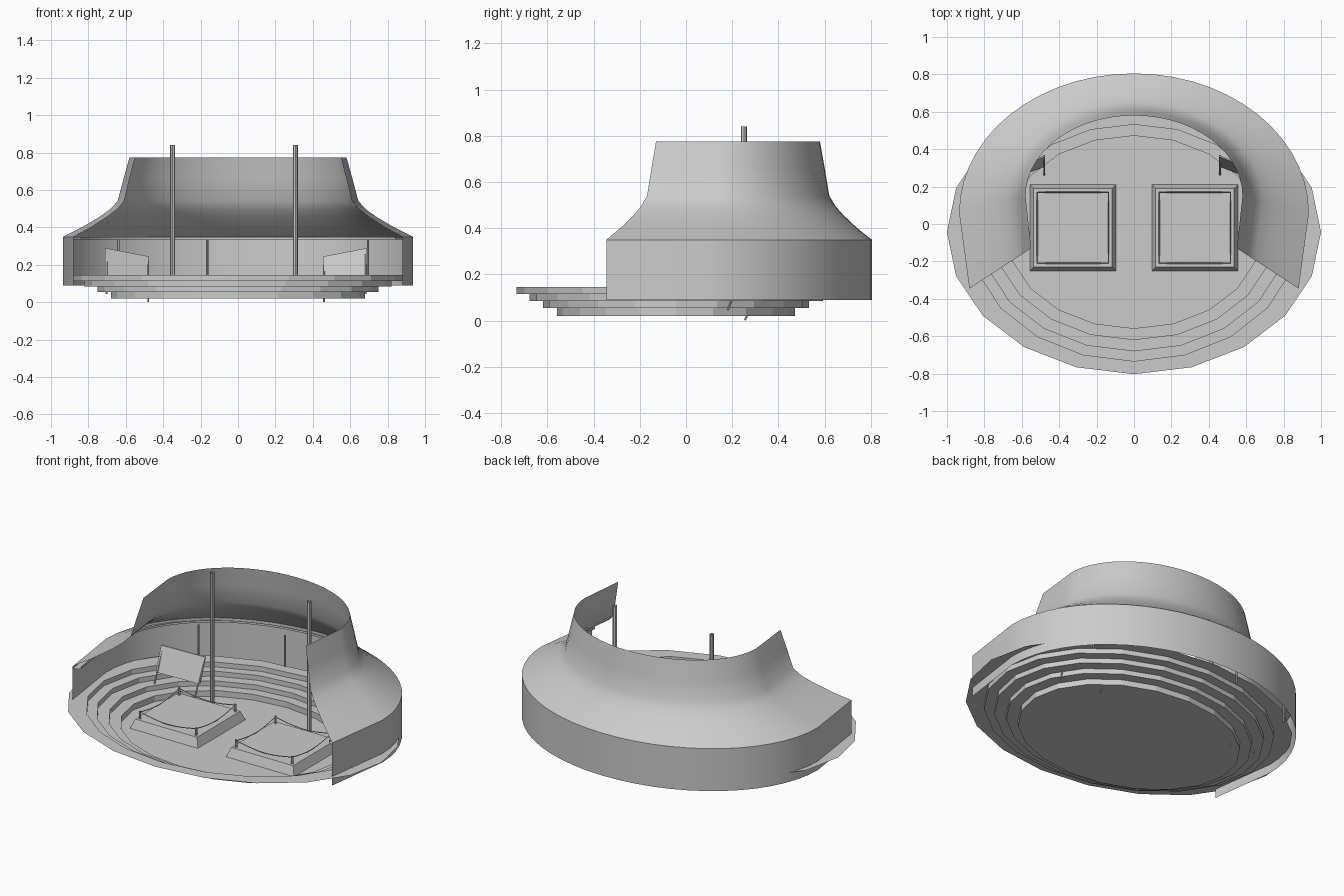
import bpy
from math import cos, sin, pi
from mathutils import Vector

if "Cube" in bpy.data.objects:
    bpy.data.objects.remove(bpy.data.objects["Cube"])

def mesh(name, verts, faces, smooth=False):
    me = bpy.data.meshes.new(name)
    me.from_pydata(verts, [], faces)
    me.update()
    ob = bpy.data.objects.new(name, me)
    bpy.context.collection.objects.link(ob)
    if smooth:
        bpy.context.view_layer.objects.active = ob
        ob.select_set(True)
        bpy.ops.object.shade_smooth_by_angle(angle=0.6)
        ob.select_set(False)
    return ob

def loft(name, rows, closed=False, cap=False, smooth=False):
    """Skin a list of equal-length point rows."""
    n = len(rows[0])
    verts = [p for r in rows for p in r]
    faces = []
    for k in range(len(rows) - 1):
        for i in range(n if closed else n - 1):
            j = (i + 1) % n
            faces.append((k*n + i, k*n + j, (k+1)*n + j, (k+1)*n + i))
    if cap:
        faces.append(tuple(range((len(rows)-1)*n, len(rows)*n)))
    return mesh(name, verts, faces, smooth)

def tube(name, pts, r, sides=6):
    """Open-ended thin tube along a path."""
    rows = []
    for i, p in enumerate(pts):
        d = (Vector(pts[min(i+1, len(pts)-1)]) - Vector(pts[max(i-1, 0)])).normalized()
        u = d.cross(Vector((0, 1, 0)) if abs(d.y) < 0.8 else Vector((1, 0, 0))).normalized()
        v = d.cross(u)
        rows.append([tuple(Vector(p) + r*(u*cos(2*pi*k/sides) + v*sin(2*pi*k/sides)))
                     for k in range(sides)])
    return loft(name, rows, closed=True)

# Stepped bowl: twenty-sided terraces with a thin flat rim
def oval(rx, ry, z):
    return [(rx*cos(2*pi*i/20), -0.043 + ry*sin(2*pi*i/20), z) for i in range(20)]

steps = [(1.0, .76, .145), (.88, .69, .145), (.88, .69, .115), (.82, .635, .115),
         (.82, .635, .085), (.75, .575, .085), (.75, .575, .055),
         (.68, .515, .055), (.68, .515, .02)]
loft("stepped_bowl", [oval(*s) for s in steps], closed=True, cap=True)

# Curved shell: t = 0 is the outer wall line, t = 1 the roof opening
def arc(t, z, segs=28):
    mix = lambda a, b: a + (b - a)*t
    rx, c, back = mix(.935, .58), mix(.06, .15), mix(.805, .58)
    pts = [(rx*cos(pi*i/segs), c + (back - c)*sin(pi*i/segs), z) for i in range(segs + 1)]
    ex, ey = mix(.88, .55), mix(-.345, -.13)
    return [(ex, ey, z)] + pts + [(-ex, ey, z)]

loft("back_wall", [arc(0, .09), arc(0, .35)], smooth=True)
loft("flared_roof", [arc(t, z) for t, z in
     [(0, .35), (.28, .40), (.54, .455), (.70, .495), (.82, .54), (.91, .66), (1, .775)]],
     smooth=True)
loft("wall_ledge", [arc(0, .335), arc(.12, .335), arc(.12, .348)], smooth=True)

# Tall poles on the floor and thin posts along the wall
for x in (-.35, .307):
    tube("tall_pole", [(x, .25, .02), (x, .25, .84)], .013, 8)
for x, y in ((-.64, .53), (-.165, .69), (.695, .48)):
    tube("wall_post", [(x, y, .1), (x, y, .335)], .006)

# Two tilted boards on slanted legs
for s in (-1, 1):
    X = lambda x: s*x - .01
    front = [(X(.465), .36, .245), (X(.70), .27, .29), (X(.70), .217, .145), (X(.465), .307, .10)]
    back = [(x, y + .008, z) for x, y, z in front]
    mesh("tilted_board", front + back,
         [(0, 1, 2, 3), (7, 6, 5, 4)] + [(i, (i+1) % 4, (i+1) % 4 + 4, i + 4) for i in range(4)])
    tube("board_leg", [(X(.47), .365, .245), (X(.47), .255, 0.002)], .005)
    tube("board_leg", [(X(.693), .276, .28), (X(.693), .18, .045)], .005)

# Two square platforms with corner posts and sagging ropes
for cx in (-.327, .325):
    cy = -.02
    sq = lambda h, z: [(cx + a*h, cy + b*h, z) for a, b in ((-1, -1), (1, -1), (1, 1), (-1, 1))]
    loft("platform", [sq(.23, .02), sq(.21, .075)], closed=True, cap=True)
    low, high = sq(.19, .075), sq(.19, .12)
    for i in range(4):
        tube("corner_post", [low[i], high[i]], .007)
        a, b = Vector(high[i]), Vector(high[(i + 1) % 4])
        tube("rope", [tuple(a.lerp(b, k/8) - Vector((0, 0, .005 + .025*sin(pi*k/8))))
                      for k in range(9)], .003, 4)
